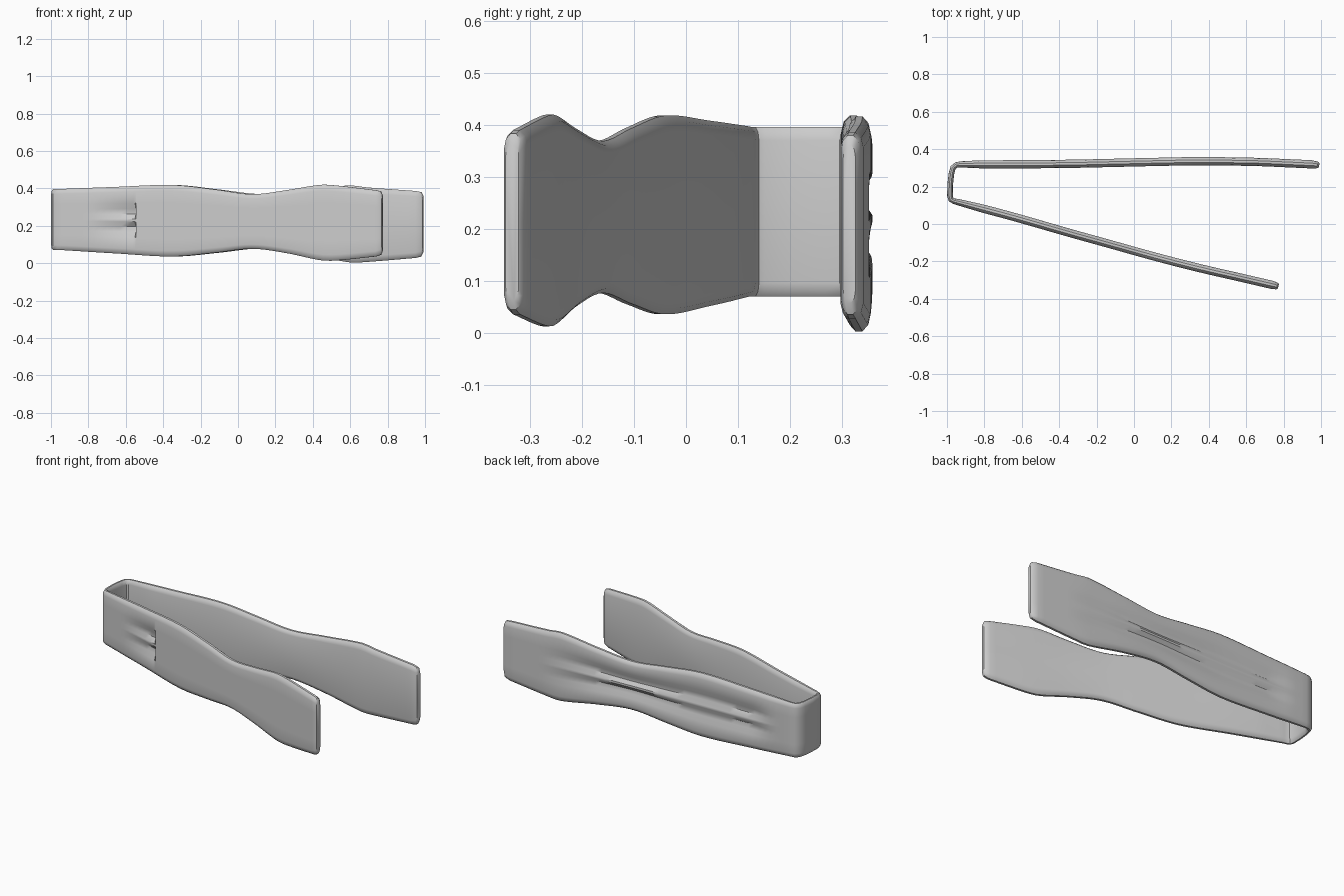
import bpy, bmesh, math
from mathutils import Vector

if "Cube" in bpy.data.objects:
    bpy.data.objects.remove(bpy.data.objects["Cube"])


def spline(keys, t):
    """Monotone-looking Catmull-Rom through rows of (t, values...)."""
    i = max(k for k in range(len(keys) - 1) if keys[k][0] <= t or k == 0)
    a, b = keys[i], keys[i + 1]
    p, q = keys[max(i - 1, 0)], keys[min(i + 2, len(keys) - 1)]
    h = b[0] - a[0]
    s = min(max((t - a[0]) / h, 0), 1)
    out = []
    for j in range(1, len(a)):
        m0 = (b[j] - p[j]) / (b[0] - p[0]) * h
        m1 = (q[j] - a[j]) / (q[0] - a[0]) * h
        out.append((2*s**3 - 3*s*s + 1) * a[j] + (s**3 - 2*s*s + s) * m0
                   + (3*s*s - 2*s**3) * b[j] + (s**3 - s*s) * m1)
    return out


def ramp(a, b, x):
    return min(max((x - a) / (b - a), 0), 1)


# Arm outlines: x, centre y, low z, high z
back = [(-0.92, 0.319, 0.07, 0.397), (-0.65, 0.319, 0.052, 0.408),
        (-0.33, 0.322, 0.036, 0.418), (-0.1, 0.327, 0.056, 0.394),
        (0.12, 0.332, 0.078, 0.370), (0.35, 0.336, 0.05, 0.39),
        (0.6, 0.333, 0.004, 0.416), (0.68, 0.331, 0.006, 0.406),
        (0.95, 0.319, 0.028, 0.386)]
front = [(-0.94, 0.117, 0.07, 0.397), (-0.65, 0.04, 0.052, 0.408),
         (-0.35, -0.046, 0.036, 0.418), (-0.12, -0.11, 0.056, 0.394),
         (0.08, -0.166, 0.077, 0.369), (0.27, -0.216, 0.052, 0.392),
         (0.44, -0.257, 0.016, 0.419), (0.52, -0.275, 0.014, 0.416),
         (0.74, -0.326, 0.036, 0.390)]
# Spring bend: x, y
bend = [(-0.95, 0.316), (-0.967, 0.302), (-0.976, 0.27), (-0.983, 0.21),
        (-0.984, 0.15), (-0.978, 0.131), (-0.962, 0.122)]

# Stations along the strip: x, y, low, high, thickness, groove depth
stations = [(0.99, 0.314, 0.058, 0.362, 0.024, 0), (0.98, 0.316, 0.036, 0.38, 0.036, 0)]
N = 48
for i in range(N + 1):
    x = 0.95 - i / N * 1.87
    y, lo, hi = spline(back, x)
    g = 0.016 * ramp(-0.82, -0.68, x) * ramp(0.72, 0.35, x)
    stations.append((x, y, lo, hi, 0.044 - 0.01 * ramp(-0.8, -0.92, x), g))
stations += [(x, y, 0.07, 0.396, 0.03, 0) for x, y in bend]
xs = sorted([-0.94 + i / N * 1.68 for i in range(N + 1)] + [-0.545, -0.538])
for x in xs:
    y, lo, hi = spline(front, x)
    g = 0.02 * ramp(-0.8, -0.56, x) if x < -0.542 else 0
    stations.append((x, y, lo, hi, 0.044 - 0.01 * ramp(-0.8, -0.94, x), g))
stations += [(0.765, -0.332, 0.045, 0.383, 0.036, 0), (0.772, -0.334, 0.062, 0.366, 0.026, 0)]

# Cross-section: fraction of height, side offset (of thickness), groove weight
outer = [(0, 0.15, 0), (0.03, 0.4, 0), (0.08, 0.5, 0), (0.25, 0.5, 0),
         (0.33, 0.5, 0.9), (0.41, 0.5, 1), (0.48, 0.5, 0)]
outer += [(1 - v, o, g) for v, o, g in reversed(outer)]
inner = [(v, -o, 0) for v, o in ((1, 0.15), (0.97, 0.4), (0.92, 0.5), (0.5, 0.5),
                               (0.08, 0.5), (0.03, 0.4), (0, 0.15))]
section = outer + inner

# One folded strip forms both arms and the spring
bm = bmesh.new()
rings = []
for i, (x, y, lo, hi, th, gd) in enumerate(stations):
    a, b = stations[max(i - 1, 0)], stations[min(i + 1, len(stations) - 1)]
    t = Vector((b[0] - a[0], b[1] - a[1])).normalized()
    n = Vector((t.y, -t.x))
    ring = []
    for v, o, g in section:
        p = Vector((x, y)) + n * (o * th - g * gd)
        ring.append(bm.verts.new((p.x, p.y, lo + v * (hi - lo))))
    rings.append(ring)
m = len(section)
for r, s in zip(rings, rings[1:]):
    for k in range(m):
        bm.faces.new((r[k], r[(k + 1) % m], s[(k + 1) % m], s[k]))
bm.faces.new(rings[0])
bm.faces.new(rings[-1])
bmesh.ops.recalc_face_normals(bm, faces=bm.faces)
mesh = bpy.data.meshes.new("tongs_strip")
bm.to_mesh(mesh)
bm.free()
tongs = bpy.data.objects.new("tongs_strip", mesh)
bpy.context.collection.objects.link(tongs)
bpy.context.view_layer.objects.active = tongs
tongs.select_set(True)
bpy.ops.object.shade_smooth_by_angle(angle=math.radians(35))
